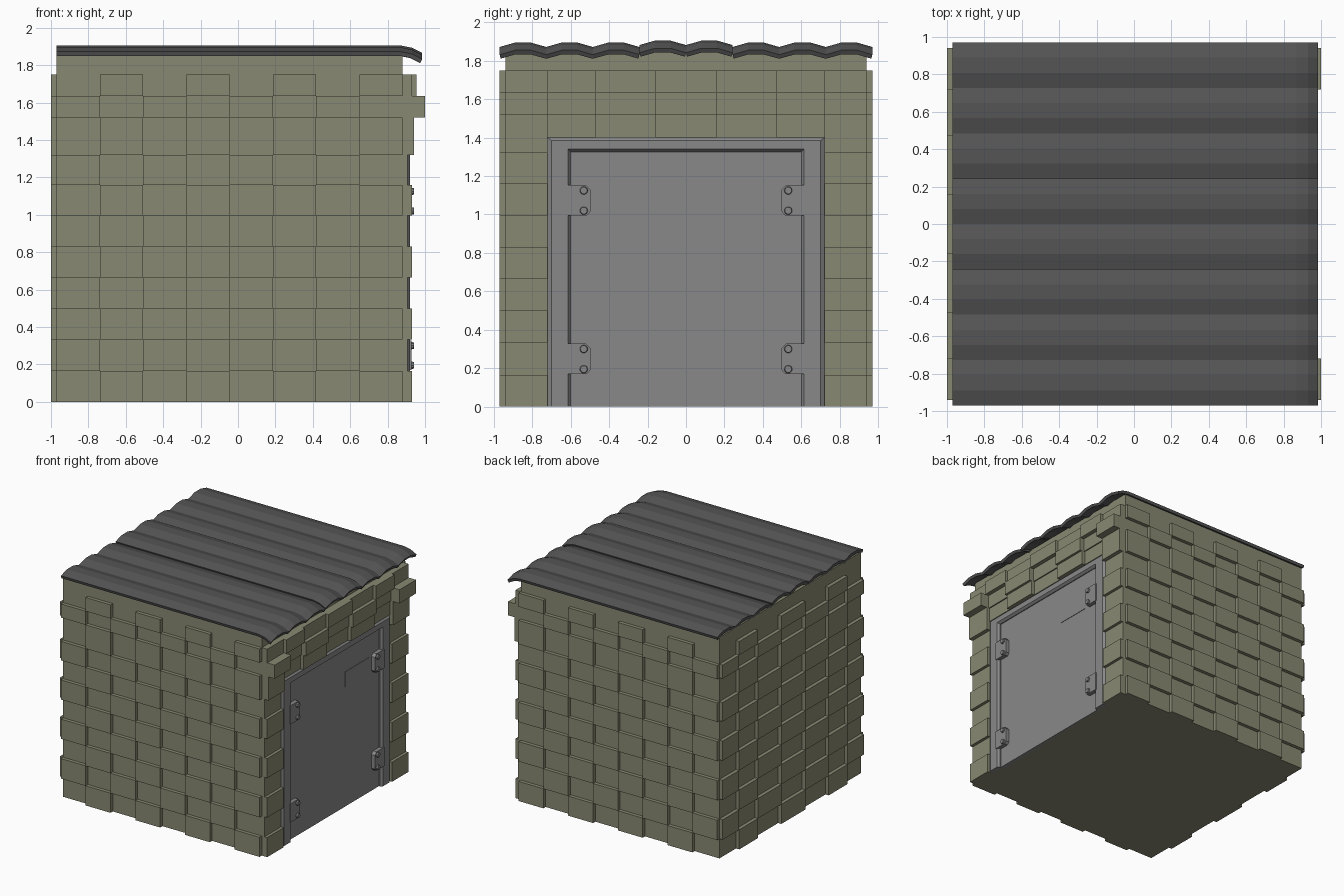
import bpy, bmesh, math
from mathutils import Matrix, Vector

if "Cube" in bpy.data.objects:
    bpy.data.objects.remove(bpy.data.objects["Cube"])


def material(name, rgb):
    m = bpy.data.materials.new(name)
    m.diffuse_color = (*rgb, 1)
    m.use_nodes = True
    m.node_tree.nodes["Principled BSDF"].inputs["Base Color"].default_value = m.diffuse_color
    return m


OLIVE = material("olive_block", (0.25, 0.25, 0.17))
DARK = material("dark_sheet", (0.09, 0.09, 0.09))
STEEL = material("steel", (0.25, 0.25, 0.25))


def add_box(bm, x0, x1, y0, y1, z0, z1):
    size = Matrix.Diagonal((x1 - x0, y1 - y0, z1 - z0, 1))
    centre = Matrix.Translation(((x0 + x1) / 2, (y0 + y1) / 2, (z0 + z1) / 2))
    bmesh.ops.create_cube(bm, size=1, matrix=centre @ size)


def add_prism(bm, yz, x0, x1):
    """Extrude a y-z outline along x."""
    face = bm.faces.new([bm.verts.new((x0, y, z)) for y, z in yz])
    ext = bmesh.ops.extrude_face_region(bm, geom=[face])["geom"]
    moved = [v for v in ext if isinstance(v, bmesh.types.BMVert)]
    bmesh.ops.translate(bm, vec=(x1 - x0, 0, 0), verts=moved)


def finish(bm, name, mat):
    bmesh.ops.recalc_face_normals(bm, faces=bm.faces)
    me = bpy.data.meshes.new(name)
    bm.to_mesh(me)
    bm.free()
    me.materials.append(mat)
    ob = bpy.data.objects.new(name, me)
    bpy.context.collection.objects.link(ob)
    return ob


X0, X1, Y = -0.97, 0.88, 0.94
ROWS = [0, .165, .333, .5, .665, .83, .995, 1.16, 1.32, 1.52, 1.635, 1.75]
COLS_X = [X0 + (X1 - X0) * i / 8 for i in range(9)]
COLS_Y = [-.94, -.72, -.47, -.16, .16, .47, .72, .94]

# Wall core
bm = bmesh.new()
add_box(bm, X0, X1, -Y, Y, 0, 1.86)
finish(bm, "wall_core", OLIVE)

# Chequered raised blocks on the two long sides
for name, ya, yb in (("front_blocks", -0.97, -0.92), ("back_blocks", 0.92, 0.97)):
    bm = bmesh.new()
    for r in range(11):
        for c in range(8):
            if (r + c) % 2:
                add_box(bm, COLS_X[c], COLS_X[c + 1], ya, yb, ROWS[r], ROWS[r + 1])
    finish(bm, name, OLIVE)

# Chequered raised blocks on the wall opposite the door
bm = bmesh.new()
for r in range(11):
    for c in range(7):
        if (r + c) % 2:
            add_box(bm, -1.0, -0.95, COLS_Y[c], COLS_Y[c + 1], ROWS[r], ROWS[r + 1])
finish(bm, "left_blocks", OLIVE)

# Blocks beside and above the door
bm = bmesh.new()
for r in range(11):
    for c in range(7):
        corner = c in (0, 6)
        z0 = ROWS[r]
        if not corner:
            if r < 8:
                continue
            z0 = max(z0, 1.40)
        if r < 8:
            depth = 0.905 if r % 2 else 0.93
        elif r == 8:
            depth = 0.94 if c % 2 == 0 else 0.91
        elif r == 9:
            depth = 1.0 if corner else (0.96 if c % 2 == 0 else 0.92)
        else:
            depth = 0.955 if c % 2 else 0.93
        add_box(bm, 0.86, depth, COLS_Y[c], COLS_Y[c + 1], z0, ROWS[r + 1])
finish(bm, "door_side_blocks", OLIVE)

# Door frame: an arch with bevelled outer and inner edges
bm = bmesh.new()
loops = []
for x, w, h in ((.87, .72, 1.40), (.905, .72, 1.40), (.92, .70, 1.385),
                (.92, .615, 1.34), (.90, .60, 1.325), (.87, .60, 1.325)):
    loops.append([bm.verts.new((x, y, z)) for y, z in ((-w, 0), (-w, h), (w, h), (w, 0))])
for a, b in zip(loops, loops[1:] + loops[:1]):
    for i in range(3):
        bm.faces.new((a[i], a[i + 1], b[i + 1], b[i]))
for i in (0, 3):
    bm.faces.new([loop[i] for loop in loops])
finish(bm, "door_frame", STEEL)

# Door panel and its small plate
bm = bmesh.new()
add_box(bm, 0.86, 0.893, -.605, .605, 0, 1.33)
finish(bm, "door_panel", STEEL)
bm = bmesh.new()
add_box(bm, 0.885, 0.897, .15, .46, 1.005, 1.135)
finish(bm, "door_plate", STEEL)

# Hinges and bolts
bm_h, bm_b = bmesh.new(), bmesh.new()
for s in (-1, 1):
    for z in (0.17, 0.995):
        outline = [(.625, 0), (.515, 0), (.498, .02), (.498, .135), (.52, .158), (.625, .158)]
        add_prism(bm_h, [(s * y, z + dz) for y, dz in outline], 0.89, 0.927)
        for dz in (.025, .13):
            m = Matrix.Translation((0.93, s * .532, z + dz)) @ Matrix.Rotation(math.pi / 2, 4, 'Y')
            bmesh.ops.create_cone(bm_b, cap_ends=True, segments=10, radius1=.023,
                                  radius2=.018, depth=.022, matrix=m)
finish(bm_h, "door_hinges", STEEL)
finish(bm_b, "hinge_bolts", STEEL)

# Corrugated roof sheets with a drooping lip over the door
BEND = [(-0.97, 0), (0.87, 0), (0.93, -.012), (0.985, -.04)]
P = 0.97 / 4


def roof_sheet(name, first, count, lift):
    bm = bmesh.new()
    profile = []
    for k in range(count * 3 + 1):
        profile.append(((first + k / 3) * P, (1.872 if k % 3 == 0 else 1.895) + lift))
    grid = [[bm.verts.new((x, y, z + dz)) for y, z in profile] for x, dz in BEND]
    for a, b in zip(grid, grid[1:]):
        for i in range(len(profile) - 1):
            bm.faces.new((a[i], b[i], b[i + 1], a[i + 1]))
    ob = finish(bm, name, DARK)
    if ob.data.polygons[0].normal.z < 0:
        ob.data.flip_normals()
    mod = ob.modifiers.new("thickness", 'SOLIDIFY')
    mod.thickness = 0.024
    mod.offset = -1


roof_sheet("roof_sheet_front", -4, 3, 0)
roof_sheet("roof_sheet_middle_front", -1, 1, 0.01)
roof_sheet("roof_sheet_middle_back", 0, 1, 0.01)
roof_sheet("roof_sheet_back", 1, 3, 0)
